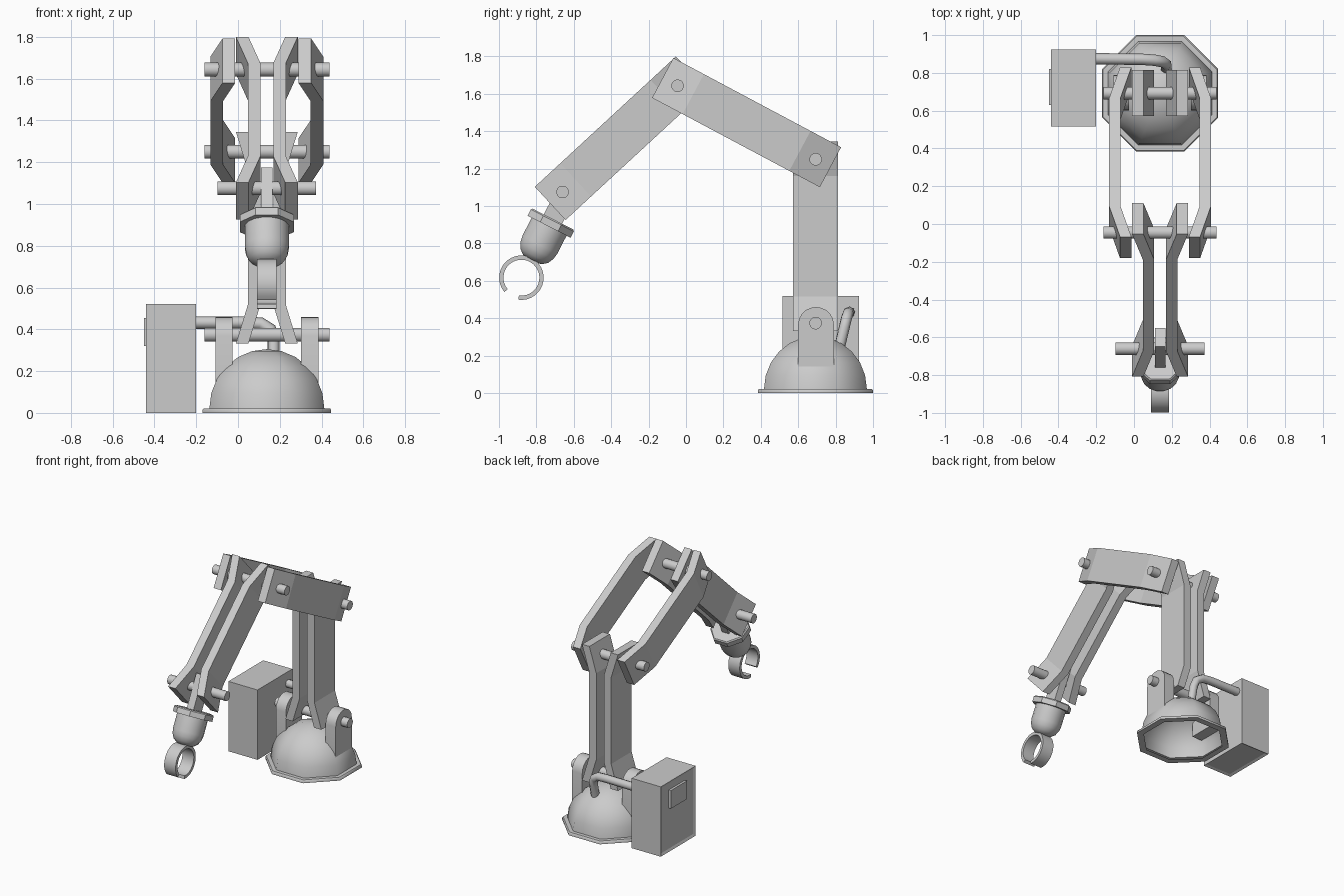
import bpy, bmesh
from math import sin, cos, pi, radians
from mathutils import Vector as V

if "Cube" in bpy.data.objects:
    bpy.data.objects.remove(bpy.data.objects["Cube"])

CX = 0.138                      # arm centre plane
X = V((1, 0, 0))


def finish(name, bm, smooth=None):
    bmesh.ops.remove_doubles(bm, verts=bm.verts, dist=1e-5)
    bmesh.ops.recalc_face_normals(bm, faces=bm.faces)
    me = bpy.data.meshes.new(name)
    bm.to_mesh(me)
    bm.free()
    ob = bpy.data.objects.new(name, me)
    bpy.context.collection.objects.link(ob)
    if smooth:
        bpy.ops.object.select_all(action='DESELECT')
        ob.select_set(True)
        bpy.context.view_layer.objects.active = ob
        bpy.ops.object.shade_smooth_by_angle(angle=radians(smooth))
    return ob


def prism(name, pts, o, u, v, w, depth, smooth=None):
    """Extrude a 2D outline (along u, v) symmetrically along w."""
    bm = bmesh.new()
    rings = [[bm.verts.new(o + u * a + v * b + w * s * depth / 2) for a, b in pts] for s in (-1, 1)]
    n = len(pts)
    for r in rings:
        bm.faces.new(r)
    for i in range(n):
        j = (i + 1) % n
        bm.faces.new((rings[0][i], rings[0][j], rings[1][j], rings[1][i]))
    return finish(name, bm, smooth)


def lathe(name, prof, o, axis, n, smooth=40):
    """Revolve (radius, height) points; flats face the world axes."""
    axis = axis.normalized()
    u = X if abs(axis.x) < 0.9 else V((0, 1, 0))
    w = axis.cross(u)
    bm = bmesh.new()
    k = 1 / cos(pi / n)
    rows = []
    for r, h in prof:
        row = []
        for i in range(n):
            a = 2 * pi * (i + 0.5) / n
            row.append(bm.verts.new(o + axis * h + (u * cos(a) + w * sin(a)) * r * k))
        rows.append(row)
    for p, q in zip(rows, rows[1:]):
        for i in range(n):
            j = (i + 1) % n
            bm.faces.new((p[i], p[j], q[j], q[i]))
    for r, row in zip((prof[0], prof[-1]), (rows[0], rows[-1])):
        if r[0] < 0.1:           # close small ends, leave wide openings
            bm.faces.new(row)
    return finish(name, bm, smooth)


def box(name, lo, hi):
    pts = [(lo[0], lo[2]), (hi[0], lo[2]), (hi[0], hi[2]), (lo[0], hi[2])]
    return prism(name, pts, V((0, (lo[1] + hi[1]) / 2, 0)), X, V((0, 0, 1)), V((0, 1, 0)), hi[1] - lo[1])


# joint positions
base = V((CX, 0.693, 0.374))
shoulder = V((CX, 0.693, 1.25))
elbow = V((CX, -0.045, 1.643))
wrist = V((CX, -0.66, 1.075))


# paired arm plates: bent at both ends
def plates(name, a, b, end, mid, before, after):
    d = (b - a).normalized()
    w = d.cross(X)
    L = (b - a).length + before + after
    t, k = 0.06, 0.185
    pts = [(end, 0), (mid, k), (mid, L - k), (end, L),
           (end + t, L), (mid + t, L - k), (mid + t, k), (end + t, 0)]
    for s, side in ((-1, "left"), (1, "right")):
        prism(f"{name}_{side}", pts, a - d * before, X * s, d, w, 0.242)


plates("lower_arm", base, shoulder, 0.088, 0.031, 0.042, 0.095)
plates("upper_arm", shoulder, elbow, 0.152, 0.21, 0.09, 0.09)
plates("forearm", elbow, wrist, 0.088, 0.031, 0.1, 0.09)

# joint pins
for name, p, h in (("base_pin", base, 0.299), ("shoulder_pin", shoulder, 0.299),
                   ("elbow_pin", elbow, 0.299), ("wrist_pin", wrist, 0.236)):
    lathe(name, [(0.033, -h), (0.033, h)], p, X, 16)

# hollow base dome with rim
R = 0.275
dome = [(0.262, 0), (0.308, 0), (0.308, 0.014), (0.302, 0.022), (R, 0.022)]
dome += [(R * cos(a), 0.022 + (R + 0.008) * sin(a)) for a in [radians(15 * i) for i in range(1, 6)]]
dome.append((0.002, 0.022 + R + 0.008))
lathe("base_dome", dome, V((CX, 0.692, 0)), V((0, 0, 1)), 8, 50)

# base ears with rounded tops
ear = [(-0.095, 0.13), (0.095, 0.13)] + \
      [(0.095 * cos(pi * i / 10), 0.368 + 0.092 * sin(pi * i / 10)) for i in range(11)]
for s, side in ((-1, "left"), (1, "right")):
    prism(f"base_ear_{side}", ear, V((CX + s * 0.205, 0.695, 0)), V((0, 1, 0)), V((0, 0, 1)), X, 0.083, 40)

# wrist stem, collar and body
d = V((0, -0.455, -0.89)).normalized()
side = d.cross(X)
col = V((CX, -0.722, 0.909))
prism("wrist_stem", [(-0.055, -0.27), (0.055, -0.27), (0.055, 0), (-0.055, 0)], col, side, d, X, 0.055)
lathe("wrist_collar", [(0.05, -0.024), (0.122, -0.024), (0.129, -0.016), (0.129, 0.022), (0.05, 0.022)],
      col, d, 8, 30)
lathe("wrist_body", [(0.05, 0), (0.105, 0.01), (0.105, 0.13), (0.099, 0.165), (0.083, 0.197),
                     (0.055, 0.219), (0.02, 0.226)], col, d, 16, 50)

# open claw ring
angs = [radians(262 + 318 * i / 28) for i in range(29)]
claw = [(0.119 * cos(a), 0.119 * sin(a)) for a in angs] + \
       [(0.096 * cos(a), 0.096 * sin(a)) for a in reversed(angs)]
prism("claw", claw, V((CX, -0.88, 0.617)), V((0, 1, 0)), V((0, 0, 1)), X, 0.094, 40)

# control box with recessed door and underside
cab = box("control_box", (-0.44, 0.515, 0), (-0.2, 0.925, 0.52))
bm = bmesh.new()
bm.from_mesh(cab.data)
for n in (V((-1, 0, 0)), V((0, 0, -1))):
    f = [f for f in bm.faces if f.normal.dot(n) > 0.9]
    bmesh.ops.inset_region(bm, faces=f, thickness=0.025)
    bmesh.ops.translate(bm, verts=f[0].verts[:], vec=-n * 0.008)
bm.to_mesh(cab.data)
bm.free()
box("door_panel", (-0.45, 0.63, 0.32), (-0.43, 0.82, 0.455))

# cable from box into dome
cu = bpy.data.curves.new("cable", 'CURVE')
cu.dimensions = '3D'
cu.bevel_depth = 0.03
cu.bevel_resolution = 2
cu.use_fill_caps = True
path = [(-0.22, 0.875, 0.432), (0.04, 0.872, 0.432), (0.11, 0.867, 0.427), (0.155, 0.858, 0.40),
        (0.17, 0.846, 0.35), (0.17, 0.81, 0.2)]
sp = cu.splines.new('POLY')
sp.points.add(len(path) - 1)
for p, c in zip(sp.points, path):
    p.co = (*c, 1)
    p.radius = 1
sp.use_smooth = True
bpy.context.collection.objects.link(bpy.data.objects.new("cable", cu))
